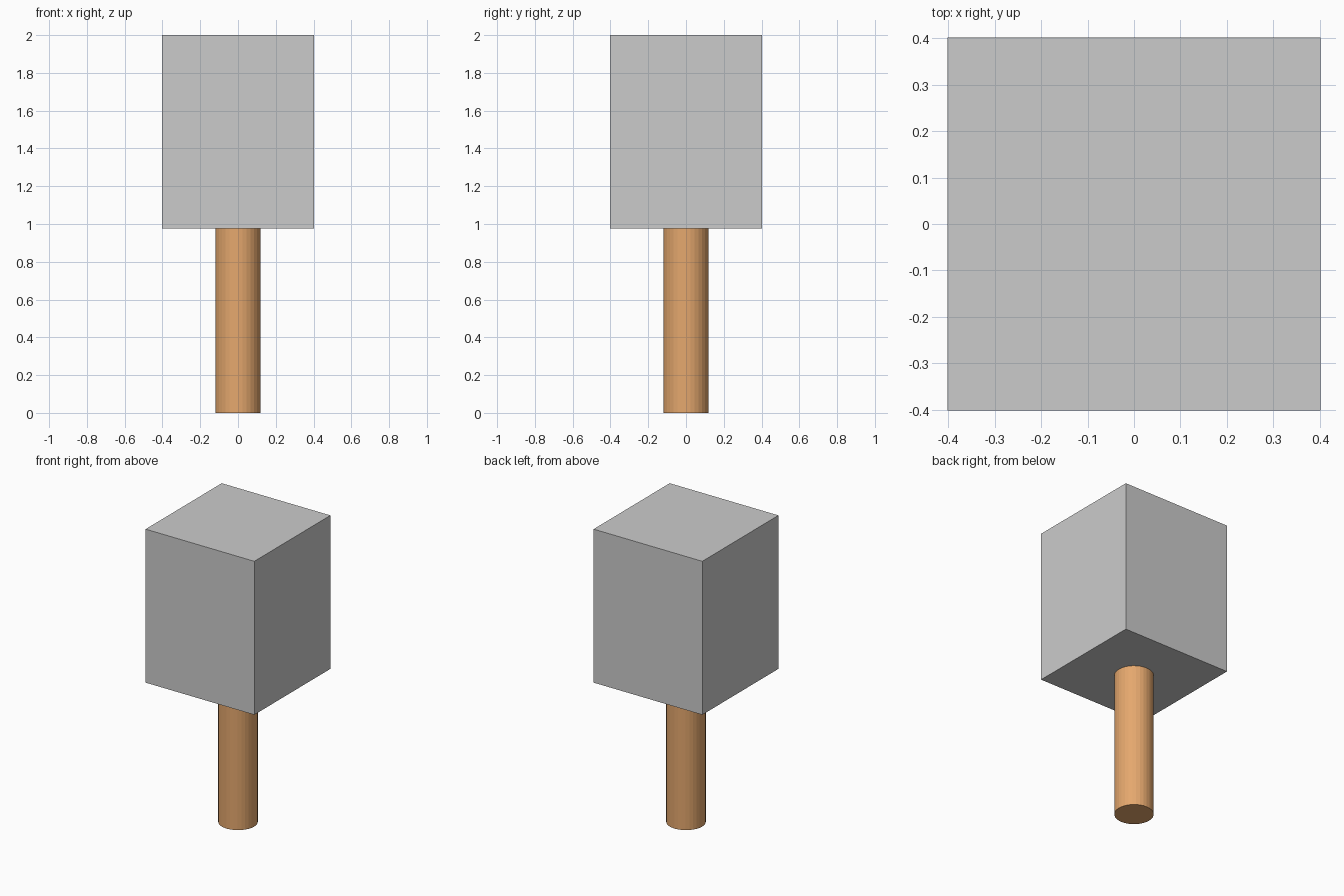
import bpy

if "Cube" in bpy.data.objects:
    bpy.data.objects.remove(bpy.data.objects["Cube"])


def material(name, rgb):
    m = bpy.data.materials.new(name)
    m.diffuse_color = (*rgb, 1)
    m.use_nodes = True
    m.node_tree.nodes["Principled BSDF"].inputs["Base Color"].default_value = m.diffuse_color
    return m


grey = material("grey", (0.6, 0.6, 0.6))
wood = material("tan wood", (0.78, 0.39, 0.155))

HEAD_BASE = 0.975

# Block head
bpy.ops.mesh.primitive_cube_add(size=1, location=(0, 0, (HEAD_BASE + 2) / 2))
head = bpy.context.object
head.name = "head"
head.scale = (0.803, 0.803, 2 - HEAD_BASE)
head.data.materials.append(grey)

# Round handle, faceted, meeting the underside of the head
bpy.ops.mesh.primitive_cylinder_add(vertices=32, radius=0.12, depth=HEAD_BASE,
                                    location=(0, 0, HEAD_BASE / 2))
handle = bpy.context.object
handle.name = "handle"
handle.data.materials.append(wood)
